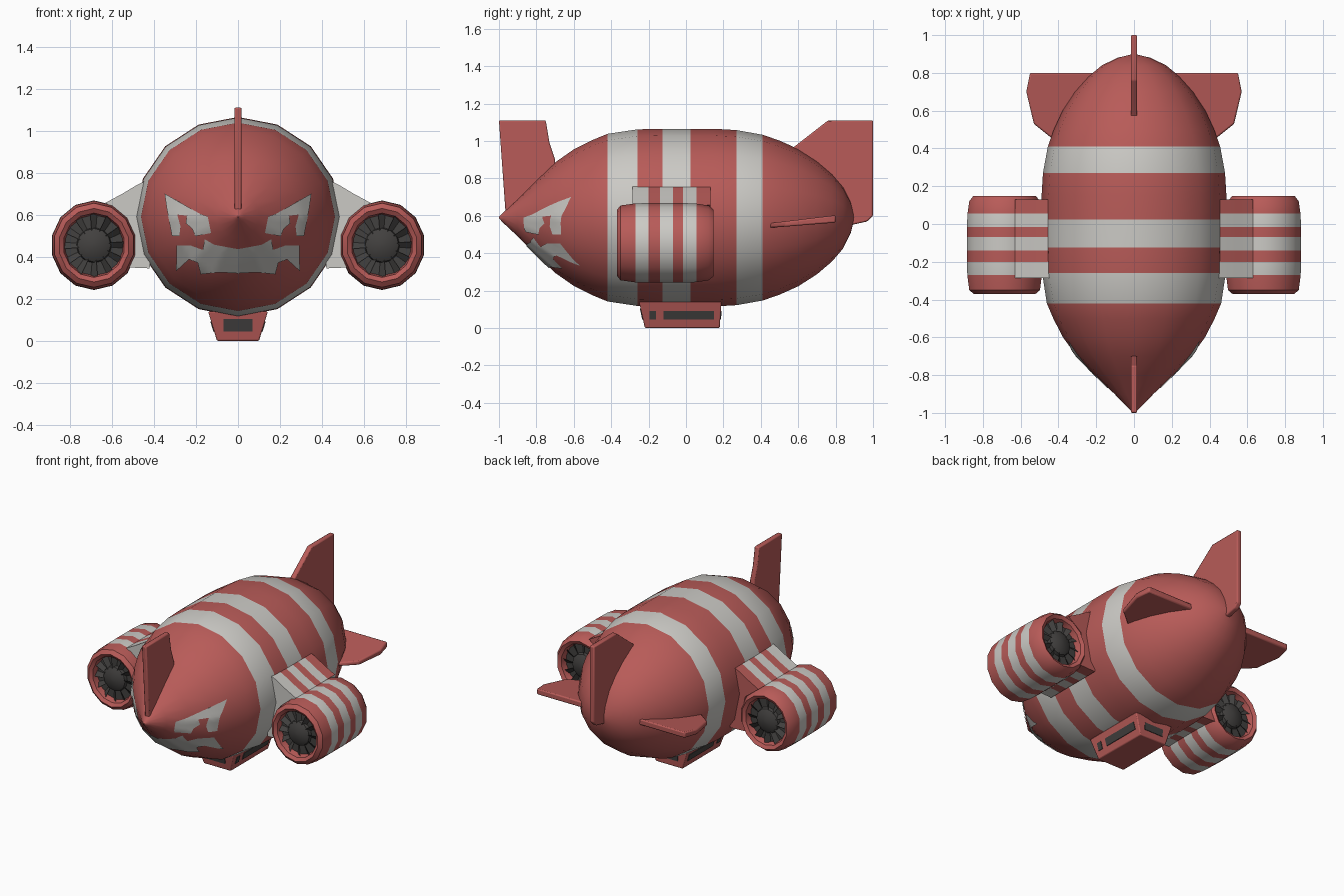
import bpy, bmesh, math
from mathutils import Vector
from mathutils.bvhtree import BVHTree
from mathutils.geometry import delaunay_2d_cdt

if "Cube" in bpy.data.objects:
    bpy.data.objects.remove(bpy.data.objects["Cube"])


def material(name, rgb):
    m = bpy.data.materials.new(name)
    m.diffuse_color = (*rgb, 1)
    m.use_nodes = True
    m.node_tree.nodes["Principled BSDF"].inputs["Base Color"].default_value = m.diffuse_color
    return m


MATS = [material("red", (0.48, 0.105, 0.098)),
        material("off_white", (0.60, 0.59, 0.56)),
        material("dark_grey", (0.055, 0.052, 0.050))]
RED, WHITE, DARK = 0, 1, 2


def finish(name, bm, angle=40, bevel=0, recalc=True):
    if recalc:
        bmesh.ops.recalc_face_normals(bm, faces=bm.faces)
    me = bpy.data.meshes.new(name)
    bm.to_mesh(me)
    bm.free()
    for m in MATS:
        me.materials.append(m)
    ob = bpy.data.objects.new(name, me)
    bpy.context.collection.objects.link(ob)
    bpy.ops.object.select_all(action='DESELECT')
    ob.select_set(True)
    bpy.context.view_layer.objects.active = ob
    bpy.ops.object.shade_smooth_by_angle(angle=math.radians(angle))
    if bevel:
        b = ob.modifiers.new("bevel", 'BEVEL')
        b.width, b.segments = bevel, 2
    return ob


def loft(name, sections, rule=lambda c: RED, cap=None, angle=40, bevel=0):
    """Skin equal-length closed sections; rule picks the colour from the face centre."""
    bm = bmesh.new()
    rings = [[bm.verts.new(p) for p in s] for s in sections]
    n = len(rings[0])
    for a, b in zip(rings, rings[1:]):
        for i in range(n):
            j = (i + 1) % n
            bm.faces.new((a[i], a[j], b[j], b[i]))
    for f in bm.faces:
        f.material_index = rule(f.calc_center_median())
    for r in (rings[0], rings[-1]):
        f = bm.faces.new(r)
        f.material_index = rule(f.calc_center_median()) if cap is None else cap
    return finish(name, bm, angle, bevel)


def revolve(name, profile, sides, cx, cz, xs=1.0, **kw):
    """Turn a (y, radius) profile about an axis along y."""
    ang = [2 * math.pi * i / sides for i in range(sides)]
    return loft(name, [[(cx + r * xs * math.sin(a), y, cz + r * math.cos(a)) for a in ang]
                       for y, r in profile], **kw)


def bands(*spans):
    return lambda c: WHITE if any(a < c.y < b for a, b in spans) else RED


# Hull with three white hoops
HULL = [(-1, .004), (-.975, .03), (-.9, .10), (-.8, .2), (-.7, .295), (-.6, .365), (-.5, .415),
        (-.42, .448), (-.26, .472), (-.125, .475), (.025, .475), (.15, .475), (.27, .468),
        (.41, .443), (.5, .412), (.6, .367), (.7, .303), (.78, .235), (.84, .165),
        (.88, .085), (.9, .004)]
hull = revolve("hull", HULL, 16, 0, 0.59, 1.03,
               rule=bands((-.42, -.26), (-.125, .025), (.27, .41)))

# Painted face: thin plates draped over the nose
tree = BVHTree.FromPolygons([v.co for v in hull.data.vertices],
                            [p.vertices[:] for p in hull.data.polygons])


def drape(name, poly, s):
    pts = [Vector(p) for p in poly]
    n = len(pts)
    dense = [pts[i].lerp(pts[(i + 1) % n], k / 4) for i in range(n) for k in range(4)]
    grid = [Vector((i * .02 + .003, j * .02 + .003)) for i in range(18) for j in range(15, 36)]
    vs, _, fs, *_ = delaunay_2d_cdt(dense + grid, [], [list(range(len(dense)))], 1, 1e-5)
    bm = bmesh.new()
    verts = {}
    for i in {i for f in fs for i in f}:
        hit, nor, _, _ = tree.ray_cast(Vector((s * vs[i].x, -2, vs[i].y)), Vector((0, 1, 0)))
        if hit:
            verts[i] = bm.verts.new(hit + nor * (.005 if nor.y < 0 else -.005))
    for f in fs:
        if all(i in verts for i in f):
            face = bm.faces.new([verts[i] for i in f])
            face.material_index = WHITE
            face.normal_update()
            if face.normal.y > 0:
                face.normal_flip()
    finish(name, bm, recalc=False)


EYE = [(.345, .70), (.18, .605), (.14, .59), (.125, .515), (.2, .50), (.215, .535), (.245, .56),
       (.24, .595), (.285, .60), (.27, .545), (.275, .50), (.31, .50), (.335, .63)]
MOUTH = [(0, .44), (.11, .46), (.155, .485), (.165, .435), (.22, .455), (.29, .455),
         (.29, .335), (.23, .39), (.19, .375), (.175, .32), (.09, .33), (0, .325)]

# Engine parts
NACELLE = [(-.315, .145), (-.355, .153), (-.37, .175), (-.35, .2), (-.27, .211), (-.2, .213),
           (-.14, .213), (-.07, .213), (-.015, .213), (.055, .21), (.12, .2), (.148, .178),
           (.135, .155), (.095, .145)]
stripes = bands((-.27, -.2), (-.14, -.07), (-.015, .055))
PYLON = [(.4, .78), (.48, .742), (.55, .70), (.63, .657), (.53, .58), (.505, .45),
         (.54, .35), (.42, .345)]
FIN = [(.3, .42), (.43, .45), (.53, .53), (.57, .70), (.55, .80), (.15, .80)]


def fan(name, cx, cz, y, d):
    """Dark hub with radial blades; d is the outward direction along y."""
    revolve(name + "_hub", [(y, .085), (y + d * .02, .08), (y + d * .035, .055),
                            (y + d * .042, .01)], 12, cx, cz, cap=DARK, rule=lambda c: DARK)
    bm = bmesh.new()
    for k in range(12):
        a = math.tau * k / 12

        def at(r, t, h):
            return bm.verts.new((cx + r * math.cos(a + t), y + d * h, cz + r * math.sin(a + t)))
        bm.faces.new((at(.07, -.12, .004), at(.15, -.1, .004), at(.15, .12, .026),
                      at(.07, .16, .026))).material_index = DARK
    finish(name + "_blades", bm)


for s, side in ((1, "right"), (-1, "left")):
    drape(side + "_eye", EYE, s)
    drape(side + "_mouth_half", MOUTH, s)
    revolve(side + "_nacelle", NACELLE, 14, s * .685, .455, .96, rule=stripes, cap=DARK)
    fan(side + "_front_fan", s * .685, .455, -.316, -1)
    fan(side + "_rear_fan", s * .685, .455, .096, 1)
    loft(side + "_pylon", [[(s * x, y, z) for x, z in PYLON]
                           for y in (-.285, -.2, -.14, -.07, -.015, .055, .13)],
         rule=lambda c: WHITE if c.y < -.2 else stripes(c))
    # Horizontal tail fin, rising slightly to the rear
    loft(side + "_tail_fin", [[(s * x, y, .545 + .1 * (y - .42) + h * (.6 + y - .42))
                               for x, y in FIN] for h in (-.02, .02)], bevel=.008)

# Upright fins
UPRIGHT = {"tail_fin": [(.5, .93), (.58, .97), (.76, 1.11), (1, 1.11), (1, .60), (.97, .57),
                        (.88, .55), (.75, .6)],
           "nose_fin": [(-1, 1.11), (-.75, 1.11), (-.73, .99), (-.70, .9), (-.7, .82),
                        (-.9, .62), (-.965, .62)]}
for name, prof in UPRIGHT.items():
    loft(name, [[(x, y, z) for y, z in prof] for x in (-.017, .017)], bevel=.007)


# Gondola, wider at the top
def gondola_ring(z):
    x, a, b = .10 + .3 * z, -.22 - .22 * z, .18 + .07 * z
    return [(-x, a, z), (x, a, z), (x, b, z), (-x, b, z)]


loft("gondola", [gondola_ring(z) for z in (0, .14)], bevel=.006)


def window(name, place, u0, u1, z0=.045, z1=.092):
    quad = [(u0, z0), (u1, z0), (u1, z1), (u0, z1)]
    loft(name, [[place(u, z, o) for u, z in quad] for o in (-.004, .004)], rule=lambda c: DARK)


for s, side in ((1, "right"), (-1, "left")):
    def flank(u, z, o):
        return (s * (.10 + .3 * z + o), u, z)
    window(side + "_small_window", flank, -.195, -.16)
    window(side + "_long_window", flank, -.12, .15)
window("front_window", lambda u, z, o: (u, -.22 - .22 * z - o, z), -.07, .07, .045, .105)
window("rear_window", lambda u, z, o: (u, .18 + .07 * z + o, z), -.07, .07)
